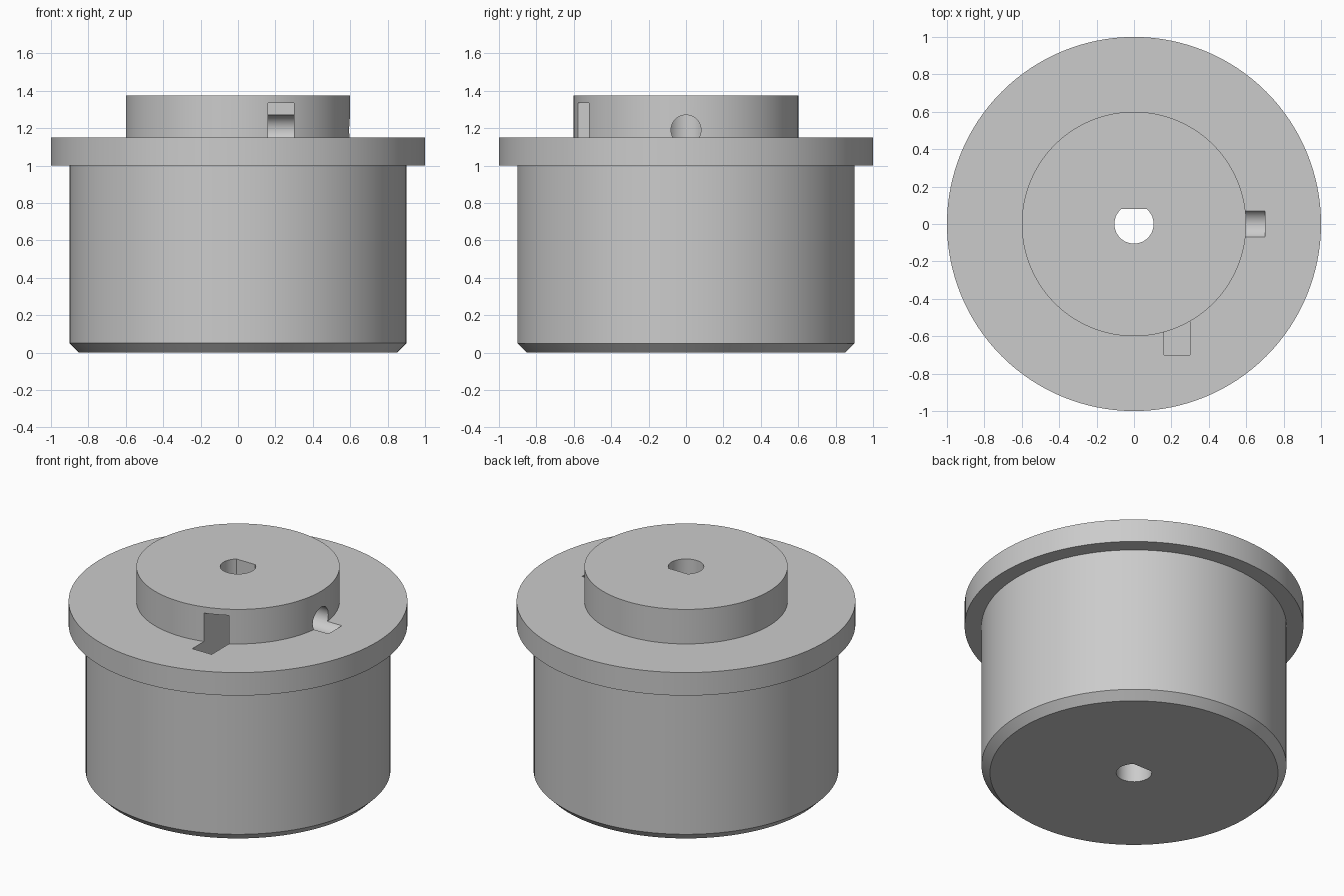
import bpy, bmesh, math
from mathutils import Matrix

old = bpy.data.objects.get("Cube")
if old:
    bpy.data.objects.remove(old, do_unlink=True)

grey = bpy.data.materials.new("plain grey")
grey.use_nodes = True
colour = (0.6, 0.6, 0.6, 1)
grey.diffuse_color = colour
grey.node_tree.nodes["Principled BSDF"].inputs["Base Color"].default_value = colour


def add_object(name, bm):
    bmesh.ops.recalc_face_normals(bm, faces=bm.faces)
    mesh = bpy.data.meshes.new(name)
    bm.to_mesh(mesh)
    bm.free()
    mesh.materials.append(grey)
    ob = bpy.data.objects.new(name, mesh)
    bpy.context.collection.objects.link(ob)
    return ob


def lathe(name, profile, sides):
    """Closed solid of revolution from (radius, height) points."""
    bm = bmesh.new()
    rings = []
    for r, z in profile:
        angles = [2 * math.pi * i / sides for i in range(sides)]
        rings.append([bm.verts.new((r * math.cos(a), r * math.sin(a), z)) for a in angles])
    for low, high in zip(rings, rings[1:]):
        for i in range(sides):
            j = (i + 1) % sides
            bm.faces.new((low[i], low[j], high[j], high[i]))
    bm.faces.new(rings[0])
    bm.faces.new(rings[-1])
    return add_object(name, bm)


def box(name, low, high):
    bm = bmesh.new()
    size = [b - a for a, b in zip(low, high)]
    centre = [(a + b) / 2 for a, b in zip(low, high)]
    bmesh.ops.create_cube(bm, size=1, matrix=Matrix.Translation(centre) @ Matrix.Diagonal((*size, 1)))
    return add_object(name, bm)


def d_shaft(name, radius, flat, low, high, steps=40):
    """Round shaft with a flat on its +y side."""
    bm = bmesh.new()
    start = math.pi - math.asin(flat / radius)
    sweep = math.pi + 2 * math.asin(flat / radius)
    angles = [start + sweep * i / steps for i in range(steps + 1)]
    face = bm.faces.new([bm.verts.new((radius * math.cos(a), radius * math.sin(a), low)) for a in angles])
    top = bmesh.ops.extrude_face_region(bm, geom=[face])["geom"]
    verts = [v for v in top if isinstance(v, bmesh.types.BMVert)]
    bmesh.ops.translate(bm, verts=verts, vec=(0, 0, high - low))
    return add_object(name, bm)


# Stepped body: chamfered barrel, flange and hub
body = lathe("flanged_hub", [(0.85, 0), (0.9, 0.05), (0.9, 1.0), (1.0, 1.0),
                             (1.0, 1.15), (0.6, 1.15), (0.6, 1.375)], 128)

# Shaft bore, sideways screw hole and nut slot
bore = d_shaft("bore_cutter", 0.105, 0.08, -0.1, 1.5)
screw = lathe("screw_hole_cutter", [(0.08, 0), (0.08, 0.7)], 48)
screw.data.transform(Matrix.Translation((0, 0, 1.19)) @ Matrix.Rotation(math.pi / 2, 4, "Y"))
slot = box("nut_slot_cutter", (0.16, -0.7, 1.03), (0.3, 0, 1.335))

for cutter in (bore, screw, slot):
    cutter.hide_render = True
    mod = body.modifiers.new(cutter.name, "BOOLEAN")
    mod.operation = "DIFFERENCE"
    mod.solver = "EXACT"
    mod.object = cutter

# Bake the cuts and remove the cutters
bpy.context.view_layer.update()
baked = bpy.data.meshes.new_from_object(body.evaluated_get(bpy.context.evaluated_depsgraph_get()))
body.modifiers.clear()
body.data = baked
for cutter in (bore, screw, slot):
    bpy.data.objects.remove(cutter, do_unlink=True)

# Smooth the round walls, keep the rims sharp
bpy.ops.object.select_all(action="DESELECT")
body.select_set(True)
bpy.context.view_layer.objects.active = body
bpy.ops.object.shade_smooth_by_angle(angle=math.radians(30))
